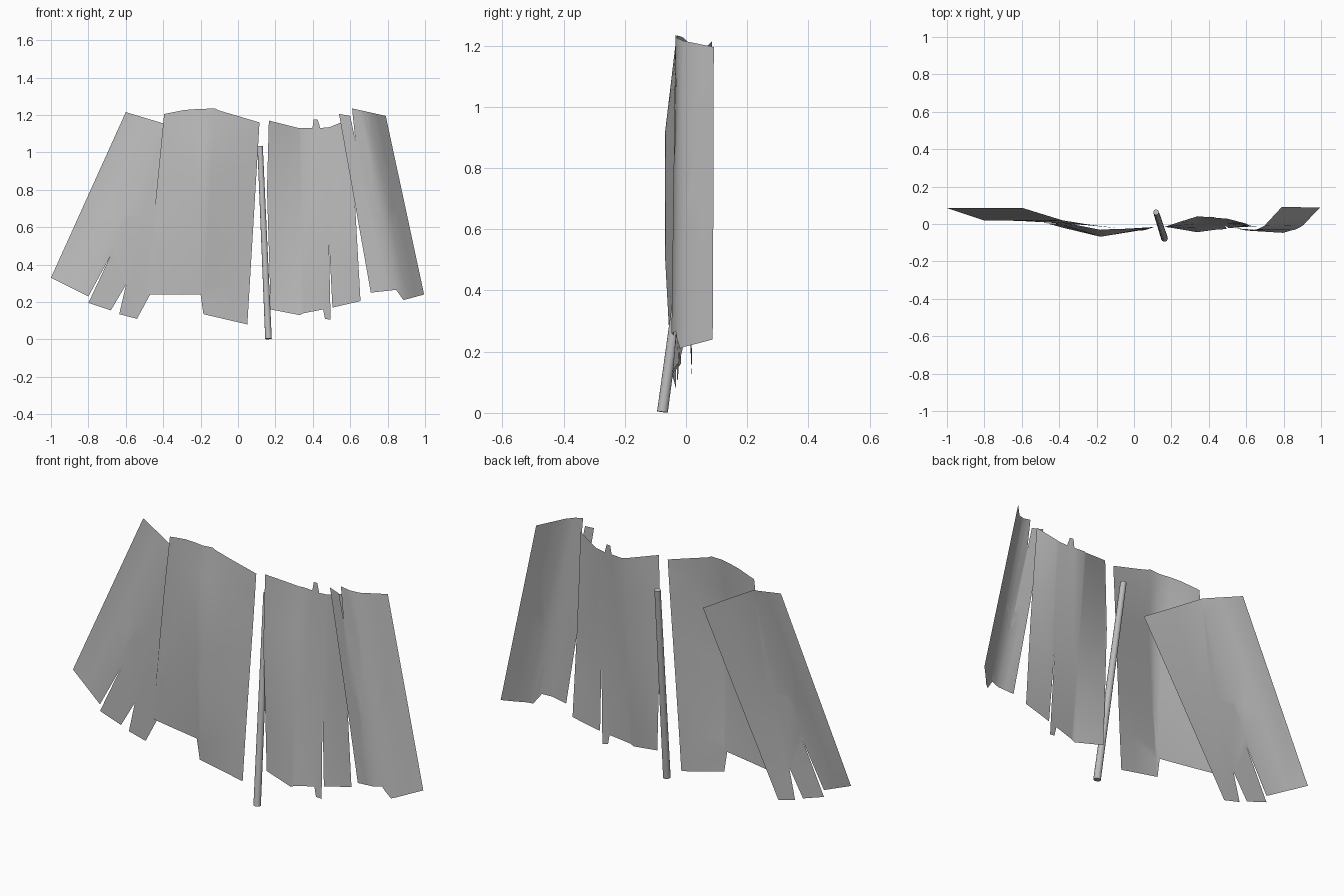
import bpy, bmesh
from math import radians
from mathutils import Vector

cube = bpy.data.objects.get("Cube")
if cube:
    bpy.data.objects.remove(cube, do_unlink=True)

grey = bpy.data.materials.new("weathered_grey")
grey.use_nodes = True
colour = (0.5, 0.5, 0.5, 1)
grey.diffuse_color = colour
grey.node_tree.nodes["Principled BSDF"].inputs["Base Color"].default_value = colour


def finish(name, bm):
    mesh = bpy.data.meshes.new(name)
    bm.to_mesh(mesh)
    bm.free()
    mesh.materials.append(grey)
    obj = bpy.data.objects.new(name, mesh)
    bpy.context.collection.objects.link(obj)
    bpy.ops.object.select_all(action='DESELECT')
    obj.select_set(True)
    bpy.context.view_layer.objects.active = obj
    bpy.ops.object.shade_smooth_by_angle(angle=radians(50))
    return obj


def blend(knots, values, t):
    """Piecewise linear lookup."""
    if t <= knots[0]:
        return values[0]
    for a, b, va, vb in zip(knots, knots[1:], values, values[1:]):
        if t <= b:
            return va + (vb - va) * (t - a) / (b - a)
    return values[-1]


def sheet(name, outline, slant, folds, heights, depth):
    """Torn flat sheet, cut along its folds and bent in depth.
    Folds lean by slant; depth has one row per height, one value per fold."""
    bm = bmesh.new()
    face = bm.faces.new([bm.verts.new((x, 0, z)) for x, z in outline])
    bmesh.ops.triangulate(bm, faces=[face])

    def cut(point, normal):
        bmesh.ops.bisect_plane(bm, geom=bm.verts[:] + bm.edges[:] + bm.faces[:],
                               dist=0.0005, plane_co=point, plane_no=normal)

    for a, b in zip(folds, folds[1:]):
        for f in (a, (a + b) / 2):
            cut((f, 0, 1.2), (1, 0, slant))
    for a, b in zip(heights, heights[1:]):
        for h in (a, (a + b) / 2):
            cut((0, 0, h), (0, 0, 1))
    for v in bm.verts:
        u = v.co.x - slant * (1.2 - v.co.z)
        v.co.y = blend(heights, [blend(folds, row, u) for row in depth], v.co.z)
    bmesh.ops.triangulate(bm, faces=bm.faces[:])
    bmesh.ops.recalc_face_normals(bm, faces=bm.faces[:])
    if sum(f.normal.y for f in bm.faces) > 0:
        bmesh.ops.reverse_faces(bm, faces=bm.faces[:])
    return finish(name, bm)


# Leaning sheet at the -x end
sheet("outer_leaning_sheet",
      [(-.6, 1.215), (-.79, .74), (-1, .33), (-.8, .23), (-.68, .45),
       (-.8, .195), (-.68, .155), (-.6, .29), (-.595, .26), (-.635, .135),
       (-.54, .11), (-.08, .96), (-.385, 1.115), (-.47, .88), (-.4, 1.155)],
      -.46, [-.6, -.36, .02], [.1, 1.2],
      [(.085, .02, .02), (.085, .02, -.035)])

# Wide sheet beside the pole
sheet("wide_sheet",
      [(-.395, 1.205), (-.41, 1), (-.45, .62), (-.49, .24), (-.2, .24),
       (-.18, .52), (-.185, .135), (.05, .08), (.08, .8), (.115, 1.16),
       (-.105, 1.225), (-.135, .95), (-.125, 1.235), (-.245, 1.23),
       (-.26, 1.06), (-.31, 1.1), (-.295, 1.225)],
      0, [-.49, -.38, -.18, .12], [.08, .5, .92, 1.24],
      [(.01, -.01, -.045, -.03), (.01, -.02, -.068, -.02),
       (.015, -.005, -.068, -.015), (.02, .01, -.03, -.015)])

# Middle sheet with torn strips top and bottom
sheet("middle_sheet",
      [(.165, 1.17), (.155, .8), (.175, .16), (.33, .13), (.34, .42),
       (.35, .14), (.455, .16), (.458, .49), (.465, .11), (.495, .105),
       (.486, .54), (.505, .17), (.655, .205), (.62, .72), (.6, 1.18),
       (.49, 1.135), (.44, 1.13), (.431, 1.02), (.426, 1.175),
       (.405, 1.175), (.4, 1.02), (.398, 1.13), (.325, 1.13)],
      0, [.165, .34, .5, .64], [.12, .65, 1.17],
      [(-.015, -.045, -.025, -.012), (-.015, 0, 0, -.012),
       (-.015, .045, .03, -.01)])

# Folded sheet at the +x end
sheet("outer_folded_sheet",
      [(.54, 1.205), (.71, .25), (.845, .265), (.825, .44), (.885, .21),
       (.995, .24), (.79, 1.195), (.7, 1.18), (.655, 1.187), (.742, .56),
       (.626, 1.23), (.61, 1.235), (.733, .56), (.6, 1.195)],
      .21, [.52, .6, .66, .7, .79], [.2, 1.2],
      [(-.04, -.048, -.03, -.005, .087), (-.018, -.035, -.03, -.01, .092)])

# Tilted round pole
foot, tip = Vector((.163, -.077, .003)), Vector((.118, .063, 1.033))
axis = tip - foot
bm = bmesh.new()
bmesh.ops.create_cone(bm, cap_ends=True, segments=12, radius1=.018,
                      radius2=.015, depth=axis.length)
pole = finish("tilted_pole", bm)
pole.rotation_euler = axis.to_track_quat('Z', 'Y').to_euler()
pole.location = (foot + tip) / 2
